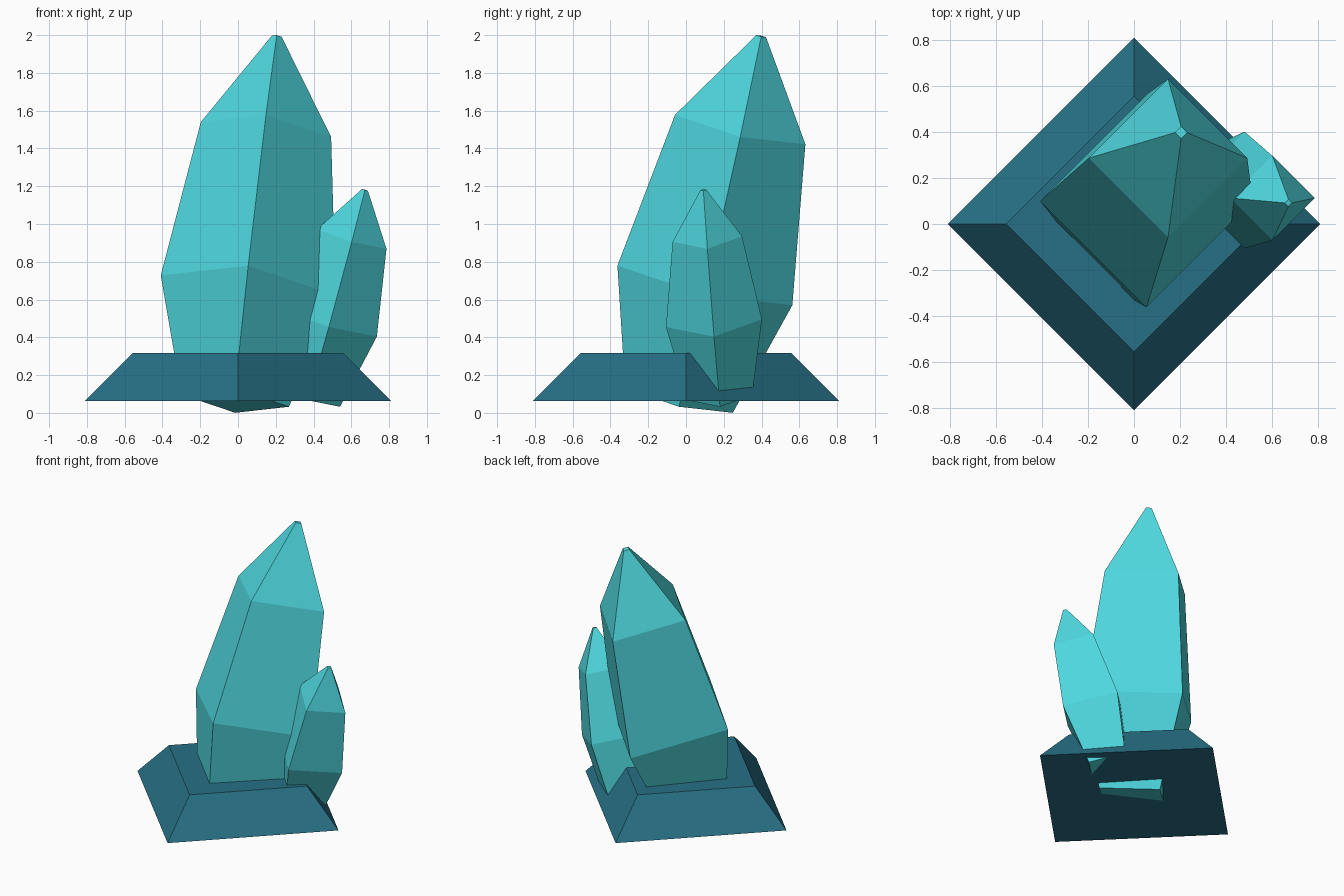
import bpy, bmesh, math

if "Cube" in bpy.data.objects:
    bpy.data.objects.remove(bpy.data.objects["Cube"])


def material(name, rgb):
    m = bpy.data.materials.new(name)
    m.diffuse_color = (*rgb, 1)
    m.use_nodes = True
    m.node_tree.nodes["Principled BSDF"].inputs["Base Color"].default_value = m.diffuse_color
    return m


def ring_solid(name, rings, slope, mat):
    """Four-sided solid through rings (x, y, z, radius); slope leans the rings to face the axis."""
    bm = bmesh.new()
    loops = []
    for x, y, z, r in rings:
        loop = []
        for i in range(4):
            dx = r * math.cos(i * math.pi / 2)
            dy = r * math.sin(i * math.pi / 2)
            loop.append(bm.verts.new((x + dx, y + dy, z - dx * slope[0] - dy * slope[1])))
        loops.append(loop)
    for a, b in zip(loops, loops[1:]):
        for i in range(4):
            j = (i + 1) % 4
            bm.faces.new((a[i], a[j], b[j], b[i]))
    bm.faces.new(loops[0][::-1])
    bm.faces.new(loops[-1])
    bmesh.ops.recalc_face_normals(bm, faces=bm.faces)
    me = bpy.data.meshes.new(name)
    bm.to_mesh(me)
    bm.free()
    me.materials.append(mat)
    ob = bpy.data.objects.new(name, me)
    bpy.context.collection.objects.link(ob)
    return ob


crystal = material("turquoise crystal", (0.076, 0.68, 0.73))
stone = material("dark teal stone", (0.020, 0.163, 0.238))

# Diamond-shaped base
ring_solid("base", [(0, 0, 0.063, 0.81), (0, 0, 0.318, 0.557)], (0, 0), stone)

# Tall leaning crystal, poking slightly through the base
ring_solid("large_crystal", [
    (-0.015, -0.037, 0.065, 0.285),
    (0.054, 0.10, 0.675, 0.463),
    (0.148, 0.287, 1.50, 0.345),
    (0.205, 0.398, 1.994, 0.026),
], (0.114, 0.226), crystal)

# Small crystal leaning to the right
ring_solid("small_crystal", [
    (0.37, 0.18, 0.08, 0.17),
    (0.481, 0.148, 0.475, 0.254),
    (0.602, 0.113, 0.92, 0.184),
    (0.672, 0.092, 1.18, 0.016),
], (0.28, -0.08), crystal)
